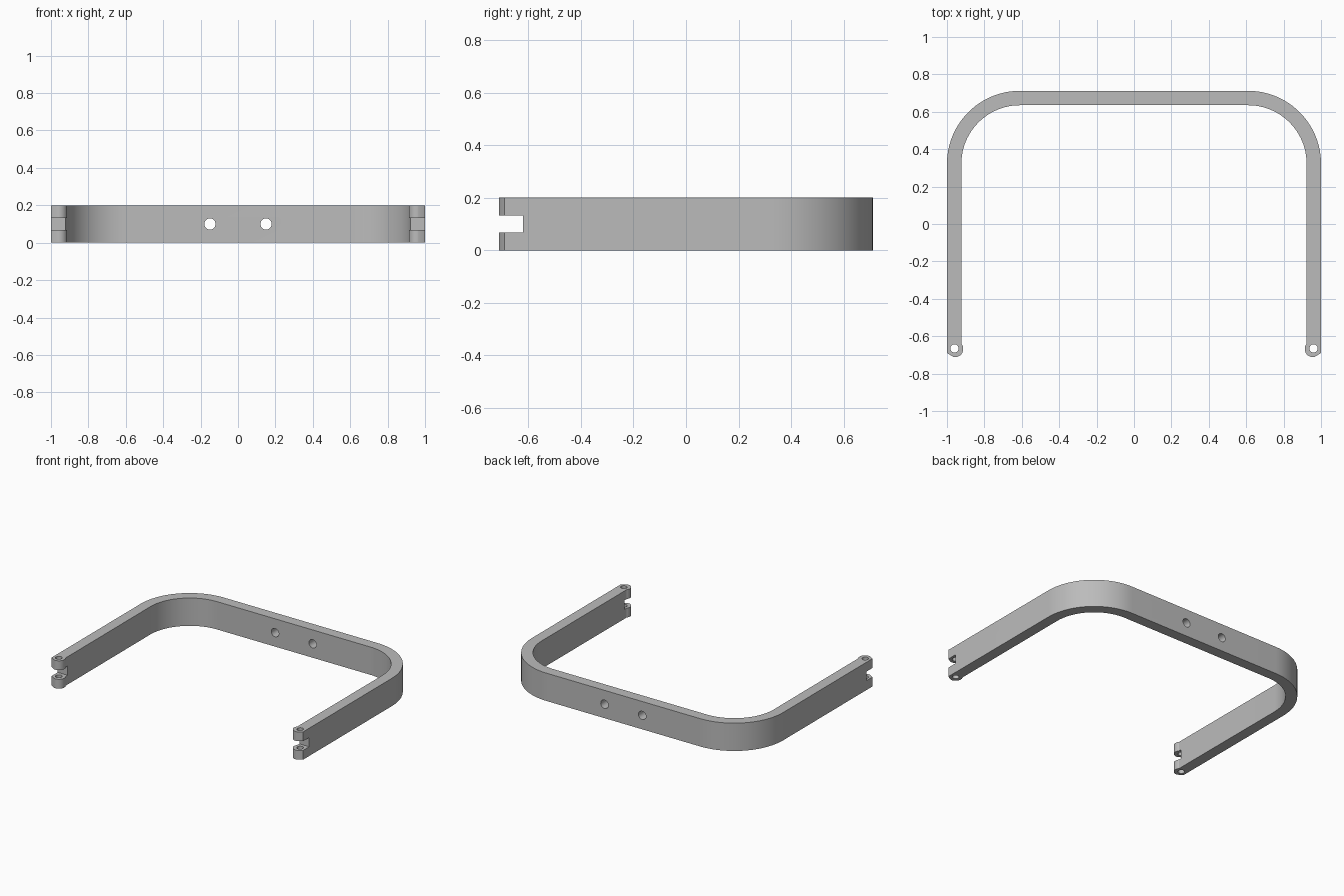
import bpy, bmesh, math
from math import cos, sin, radians

if "Cube" in bpy.data.objects:
    bpy.data.objects.remove(bpy.data.objects["Cube"])

HEIGHT, WALL = 0.2, 0.077
BACK, BEND = 0.712, 0.39           # back face position, outer bend radius
PIN_X, PIN_Y = 0.96, -0.665        # hinge pin axis

grey = bpy.data.materials.new("matte grey")
grey.use_nodes = True
colour = (0.5, 0.5, 0.5, 1)
grey.diffuse_color = colour
grey.node_tree.nodes["Principled BSDF"].inputs["Base Color"].default_value = colour


def arc(cx, cy, r, start, end, steps):
    angles = [radians(start + (end - start) * i / steps) for i in range(steps + 1)]
    return [(cx + r * cos(a), cy + r * sin(a)) for a in angles]


def cutter(obj):
    obj.hide_render = True
    cutters.append(obj)


def cut_cylinder(name, r, depth, location, rotation=(0, 0, 0)):
    bpy.ops.mesh.primitive_cylinder_add(vertices=32, radius=r, depth=depth,
                                        location=location, rotation=rotation)
    bpy.context.object.name = name
    cutter(bpy.context.object)


# Half of the U-shaped outline: outer side, knuckle at the leg tip, inner side
cx, cy = 1 - BEND, BACK - BEND
half = arc(cx, cy, BEND, 90, 0, 24)
half += [(1, -0.69)]
half += arc(0.957, -0.668, 0.044, -80, -217, 16)
half += arc(cx, cy, BEND - WALL, 0, 90, 24)
outline = half + [(-x, y) for x, y in reversed(half)]

# Extrude the outline into the bracket
bm = bmesh.new()
base = bm.faces.new([bm.verts.new((x, y, 0)) for x, y in outline])
top = bmesh.ops.extrude_face_region(bm, geom=[base])["geom"]
bmesh.ops.translate(bm, vec=(0, 0, HEIGHT),
                    verts=[v for v in top if isinstance(v, bmesh.types.BMVert)])
bmesh.ops.recalc_face_normals(bm, faces=bm.faces)
mesh = bpy.data.meshes.new("u_bracket")
bm.to_mesh(mesh)
bm.free()
bracket = bpy.data.objects.new("u_bracket", mesh)
bpy.context.collection.objects.link(bracket)
mesh.materials.append(grey)

# Hinge slots, pin holes and mounting holes on both sides
cutters = []
for side in (-1, 1):
    bpy.ops.mesh.primitive_cube_add(size=1, location=(side * PIN_X, -0.72, HEIGHT / 2))
    slot = bpy.context.object
    slot.name = "slot_cutter"
    slot.scale = (0.2, 0.2, 0.066)
    cutter(slot)
    cut_cylinder("pin_hole_cutter", 0.022, 0.5, (side * PIN_X, PIN_Y, HEIGHT / 2))
    cut_cylinder("mounting_hole_cutter", 0.03, 0.3,
                 (side * 0.15, BACK - WALL / 2, HEIGHT / 2), (radians(90), 0, 0))

bpy.ops.object.select_all(action='DESELECT')
bracket.select_set(True)
bpy.context.view_layer.objects.active = bracket
for c in cutters:
    mod = bracket.modifiers.new("cut", 'BOOLEAN')
    mod.operation, mod.solver, mod.object = 'DIFFERENCE', 'EXACT', c
    bpy.ops.object.modifier_apply(modifier=mod.name)
for c in cutters:
    bpy.data.objects.remove(c)

# Smooth bends with crisp edges
bpy.ops.object.shade_smooth_by_angle(angle=radians(30))
